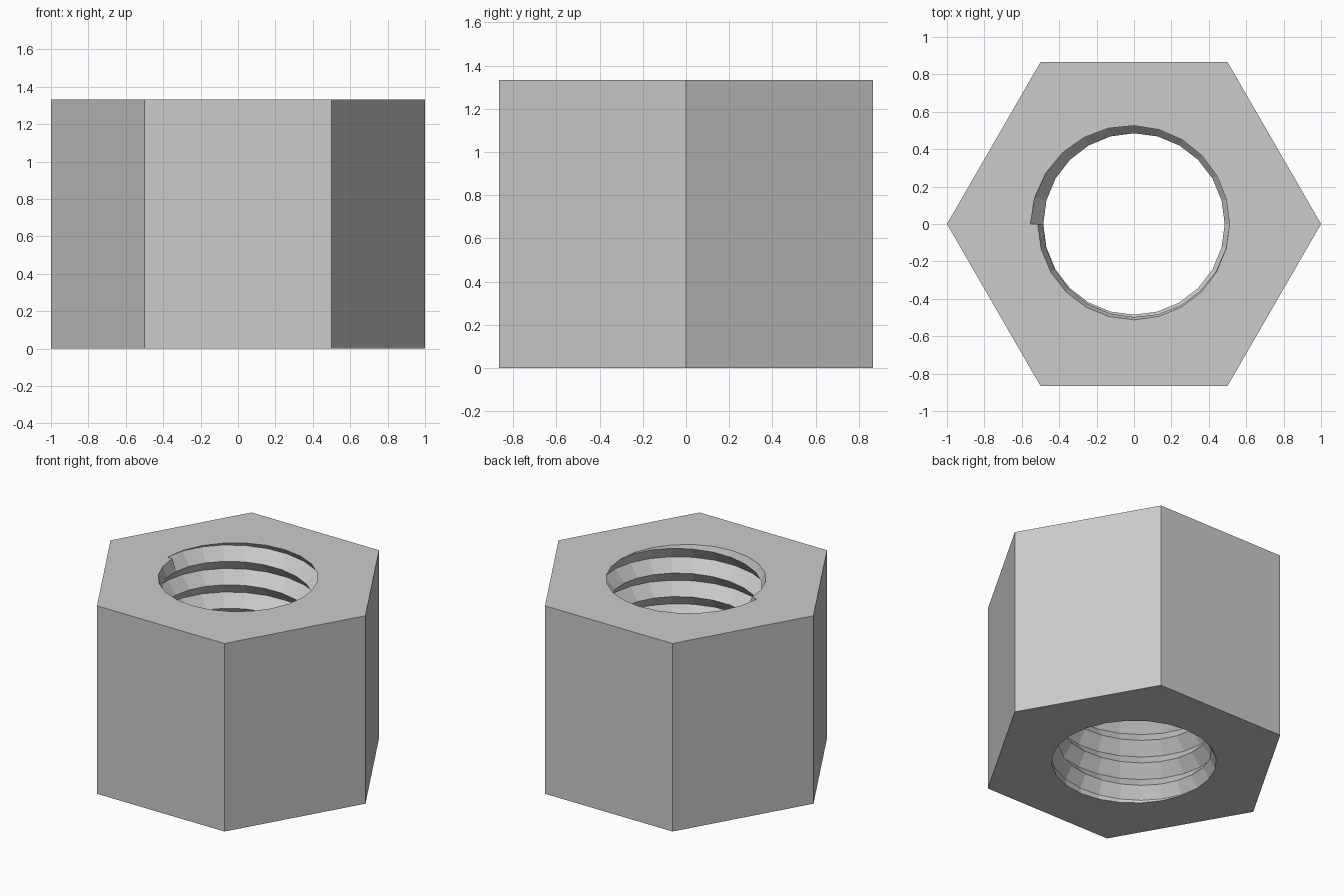
import bpy, bmesh, math
from math import cos, sin, pi

if "Cube" in bpy.data.objects:
    bpy.data.objects.remove(bpy.data.objects["Cube"], do_unlink=True)

HEIGHT, SEG, TURNS = 1.333, 24, 8
PITCH = HEIGHT / TURNS
CREST, ROOT = 0.485, 0.555
TOP_RIM, BOTTOM_RIM = 0.515, 0.53
LAST = 2 * TURNS          # helix row that reaches the top face


def mix(a, b, t):
    return a + (b - a) * max(0, min(1, t))


def thread_radius(row, i):
    """Bore radius: V thread that fades out into both faces."""
    t = i / SEG
    if row == LAST and t <= 0.5:
        return mix(TOP_RIM, 0.51, 2 * t)
    if row >= LAST - 1:
        if t <= 0.5:
            return mix(CREST, 0.51, 2 * t)
        return mix(0.51, ROOT, (2 * t - 1) ** 1.5)
    if row == -2:
        return BOTTOM_RIM
    if row == -1:
        return mix(BOTTOM_RIM, CREST, 2 * t - 1)
    if row == 0:
        return mix(BOTTOM_RIM, ROOT, t)
    return CREST if row % 2 else ROOT


def hex_point(i):
    """Point on the hexagon outline, four steps per side."""
    side, step = divmod(i, SEG // 6)
    a, b = pi + side * pi / 3, pi + (side + 1) * pi / 3
    t = step / (SEG // 6)
    return mix(cos(a), cos(b), t), mix(sin(a), sin(b), t)


bm = bmesh.new()

# Threaded bore: helical rows clamped between the two faces
rows = []
for row in range(-2, LAST + 1):
    ring = []
    for i in range(SEG + 1):
        ang = pi + 2 * pi * i / SEG
        r = thread_radius(row, i)
        z = max(0, min(HEIGHT, PITCH * (row / 2 + i / SEG)))
        ring.append(bm.verts.new((r * cos(ang), r * sin(ang), z)))
    rows.append(ring)

# Hexagonal outline, bottom and top
low = [bm.verts.new((*hex_point(i), 0)) for i in range(SEG + 1)]
high = [bm.verts.new((*hex_point(i), HEIGHT)) for i in range(SEG + 1)]


def strip(a, b):
    for i in range(SEG):
        bm.faces.new((a[i], a[i + 1], b[i + 1], b[i]))


# Outer sides, top face, bore and bottom face
strip(low, high)
strip(high, rows[-1])
for lower, upper in zip(rows, rows[1:]):
    strip(upper, lower)
strip(rows[0], low)

# End wall where the thread runs out at the top
bm.faces.new((rows[-2][0], rows[-1][0], rows[-3][SEG]))

bmesh.ops.remove_doubles(bm, verts=bm.verts, dist=0.0005)
bmesh.ops.dissolve_degenerate(bm, edges=bm.edges, dist=0.0005)
bmesh.ops.recalc_face_normals(bm, faces=bm.faces)

mesh = bpy.data.meshes.new("hex_nut")
bm.to_mesh(mesh)
bm.free()
nut = bpy.data.objects.new("hex_nut", mesh)
bpy.context.collection.objects.link(nut)

# Plain grey metal
steel = bpy.data.materials.new("light_grey")
steel.use_nodes = True
colour = (0.6, 0.6, 0.6, 1)
steel.diffuse_color = colour
steel.node_tree.nodes["Principled BSDF"].inputs["Base Color"].default_value = colour
mesh.materials.append(steel)
